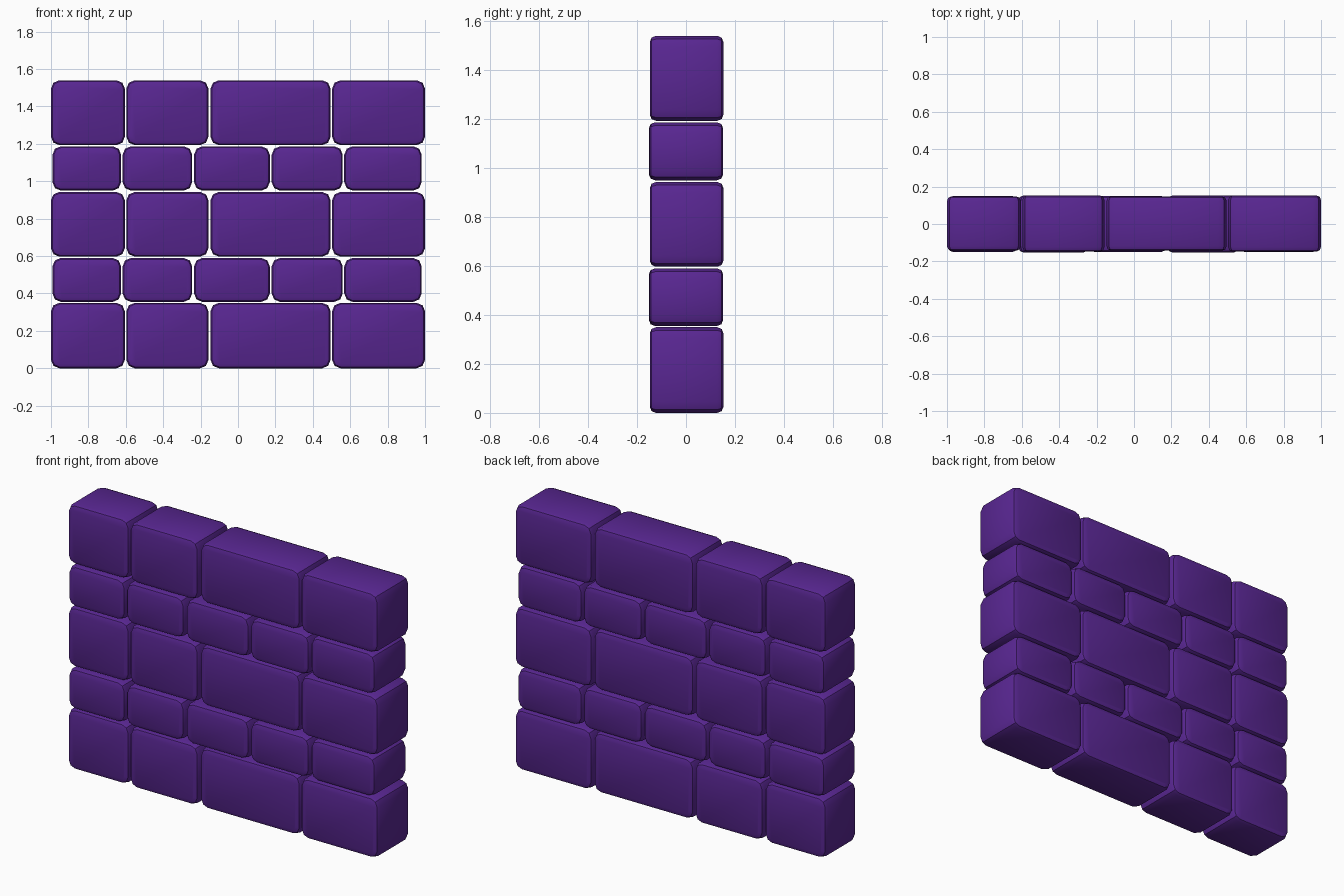
import bpy, bmesh

if "Cube" in bpy.data.objects:
    bpy.data.objects.remove(bpy.data.objects["Cube"])

purple = bpy.data.materials.new("purple stone")
purple.diffuse_color = (0.1, 0.02, 0.29, 1)
purple.use_nodes = True
purple.node_tree.nodes["Principled BSDF"].inputs["Base Color"].default_value = purple.diffuse_color


def brick(name, x0, x1, z0, z1, y0, y1):
    bm = bmesh.new()
    bmesh.ops.create_cube(bm, size=1)
    for v in bm.verts:
        v.co.x = x0 if v.co.x < 0 else x1
        v.co.y = y0 if v.co.y < 0 else y1
        v.co.z = z0 if v.co.z < 0 else z1
    # round the corners of the brick outline
    edges = [e for e in bm.edges if abs(e.verts[0].co.y - e.verts[1].co.y) > 0.1]
    bmesh.ops.bevel(bm, geom=edges, offset=0.045, segments=2, profile=0.5, affect='EDGES')
    # soften the rims of the front and back faces
    rims = [e for e in bm.edges if abs(e.verts[0].co.y - e.verts[1].co.y) < 0.001]
    bmesh.ops.bevel(bm, geom=rims, offset=0.025, segments=2, profile=0.5, affect='EDGES')
    bmesh.ops.recalc_face_normals(bm, faces=bm.faces)
    mesh = bpy.data.meshes.new(name)
    bm.to_mesh(mesh)
    bm.free()
    mesh.materials.append(purple)
    ob = bpy.data.objects.new(name, mesh)
    bpy.context.collection.objects.link(ob)
    bpy.ops.object.select_all(action='DESELECT')
    ob.select_set(True)
    bpy.context.view_layer.objects.active = ob
    bpy.ops.object.shade_smooth_by_angle(angle=0.6)


# x spans and y spans of each brick in the two kinds of course
tall = [(-1.0, -0.605, -0.143, 0.148), (-0.597, -0.158, -0.148, 0.153),
        (-0.147, 0.495, -0.143, 0.148), (0.503, 1.0, -0.148, 0.153)]
short = [(-0.992, -0.625, -0.15, 0.15), (-0.617, -0.245, -0.152, 0.152),
         (-0.235, 0.17, -0.15, 0.15), (0.18, 0.56, -0.152, 0.152),
         (0.568, 0.982, -0.15, 0.152)]

# courses from the ground up
courses = [(tall, 0.0, 0.35), (short, 0.355, 0.59), (tall, 0.597, 0.943),
           (short, 0.95, 1.187), (tall, 1.193, 1.54)]
for r, (row, z0, z1) in enumerate(courses):
    for i, (x0, x1, y0, y1) in enumerate(row):
        brick(f"course_{r + 1}_brick_{i + 1}", x0, x1, z0, z1, y0, y1)
